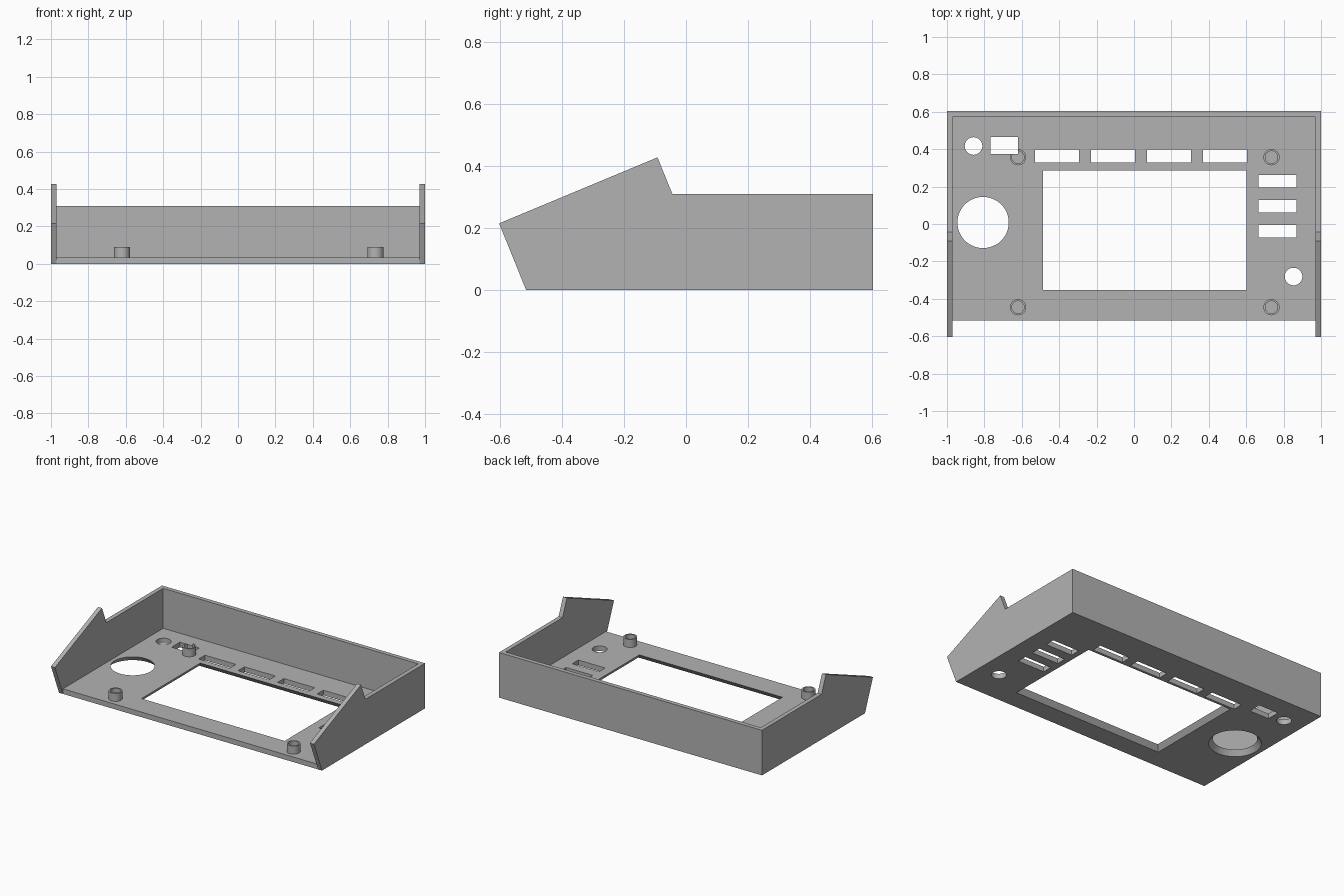
import bpy
import bmesh
from math import cos, sin, tau

if "Cube" in bpy.data.objects:
    bpy.data.objects.remove(bpy.data.objects["Cube"])

FLOOR, WALL = 0.035, 0.03
BACK, FRONT = 0.603, -0.516

grey = bpy.data.materials.new("plain grey")
grey.use_nodes = True
grey.diffuse_color = (0.45, 0.45, 0.45, 1)
grey.node_tree.nodes["Principled BSDF"].inputs["Base Color"].default_value = (0.45, 0.45, 0.45, 1)


def loft(name, lower, upper):
    """Closed solid between two matching outlines."""
    bm = bmesh.new()
    a = [bm.verts.new(p) for p in lower]
    b = [bm.verts.new(p) for p in upper]
    bm.faces.new(a)
    bm.faces.new(b)
    for i in range(len(a)):
        j = (i + 1) % len(a)
        bm.faces.new((a[i], a[j], b[j], b[i]))
    bmesh.ops.recalc_face_normals(bm, faces=bm.faces)
    mesh = bpy.data.meshes.new(name)
    bm.to_mesh(mesh)
    bm.free()
    mesh.materials.append(grey)
    obj = bpy.data.objects.new(name, mesh)
    bpy.context.collection.objects.link(obj)
    return obj


def rect(x0, x1, y0, y1, z, grow=0):
    x0, x1, y0, y1 = x0 - grow, x1 + grow, y0 - grow, y1 + grow
    return [(x0, y0, z), (x1, y0, z), (x1, y1, z), (x0, y1, z)]


def box(name, x0, x1, y0, y1, z0, z1):
    return loft(name, rect(x0, x1, y0, y1, z0), rect(x0, x1, y0, y1, z1))


def circle(x, y, r, z, n=48):
    return [(x + r * cos(tau * i / n), y + r * sin(tau * i / n), z) for i in range(n)]


def cylinder(name, x, y, r, z0, z1, r1=None):
    return loft(name, circle(x, y, r, z0), circle(x, y, r1 or r, z1))


def combine(target, tool, operation="DIFFERENCE"):
    """Bake a boolean into the target and drop the tool."""
    mod = target.modifiers.new("cut", "BOOLEAN")
    mod.operation, mod.solver, mod.object = operation, "EXACT", tool
    bpy.context.view_layer.update()
    graph = bpy.context.evaluated_depsgraph_get()
    mesh = bpy.data.meshes.new_from_object(target.evaluated_get(graph))
    target.modifiers.clear()
    target.data = mesh
    bpy.data.objects.remove(tool)


# Case: side outline across the full width, hollowed out
outline = [(FRONT, 0), (BACK, 0), (BACK, 0.31), (-0.044, 0.31), (-0.092, 0.428), (-BACK, 0.215)]
case = loft("case", [(-1, y, z) for y, z in outline], [(1, y, z) for y, z in outline])
inner = 1 - WALL
combine(case, box("hollow", -inner, inner, -1, BACK - WALL, FLOOR, 1))
combine(case, box("front_trim", -inner, inner, -1, FRONT, -1, 1))

# Hollow mounting posts
for x in (-0.62, 0.735):
    for y in (-0.445, 0.357):
        combine(case, cylinder("post", x, y, 0.043, FLOOR / 2, 0.09), "UNION")
        combine(case, cylinder("bore", x, y, 0.033, FLOOR, 0.2))

# Screen window and dial hole, flared towards the underside
FLARE = 0.026
LOW, HIGH = -FLOOR, FLOOR * 2
screen = (-0.487, 0.602, -0.353, 0.286)
combine(case, loft("window", rect(*screen, LOW, 2 * FLARE), rect(*screen, HIGH, -FLARE)))
combine(case, cylinder("dial_hole", -0.807, 0.008, 0.137 + 2 * FLARE, LOW, HIGH, 0.137 - FLARE))

# Button slots: back row, left column and one switch slot
slots = [(-0.53 + 0.3 * i, -0.295 + 0.3 * i, 0.329, 0.398) for i in range(4)]
slots += [(0.666, 0.87, 0.195 - 0.134 * i, 0.262 - 0.134 * i) for i in range(3)]
slots.append((-0.768, -0.62, 0.375, 0.465))
for s in slots:
    combine(case, box("slot", *s, -0.1, 0.2))

# Small round holes
for x, y in ((-0.858, 0.417), (0.853, -0.281)):
    combine(case, cylinder("small_hole", x, y, 0.047, -0.1, 0.2))

# Smooth the round walls, keep the edges sharp
bpy.ops.object.select_all(action="DESELECT")
case.select_set(True)
bpy.context.view_layer.objects.active = case
bpy.ops.object.shade_smooth_by_angle()
